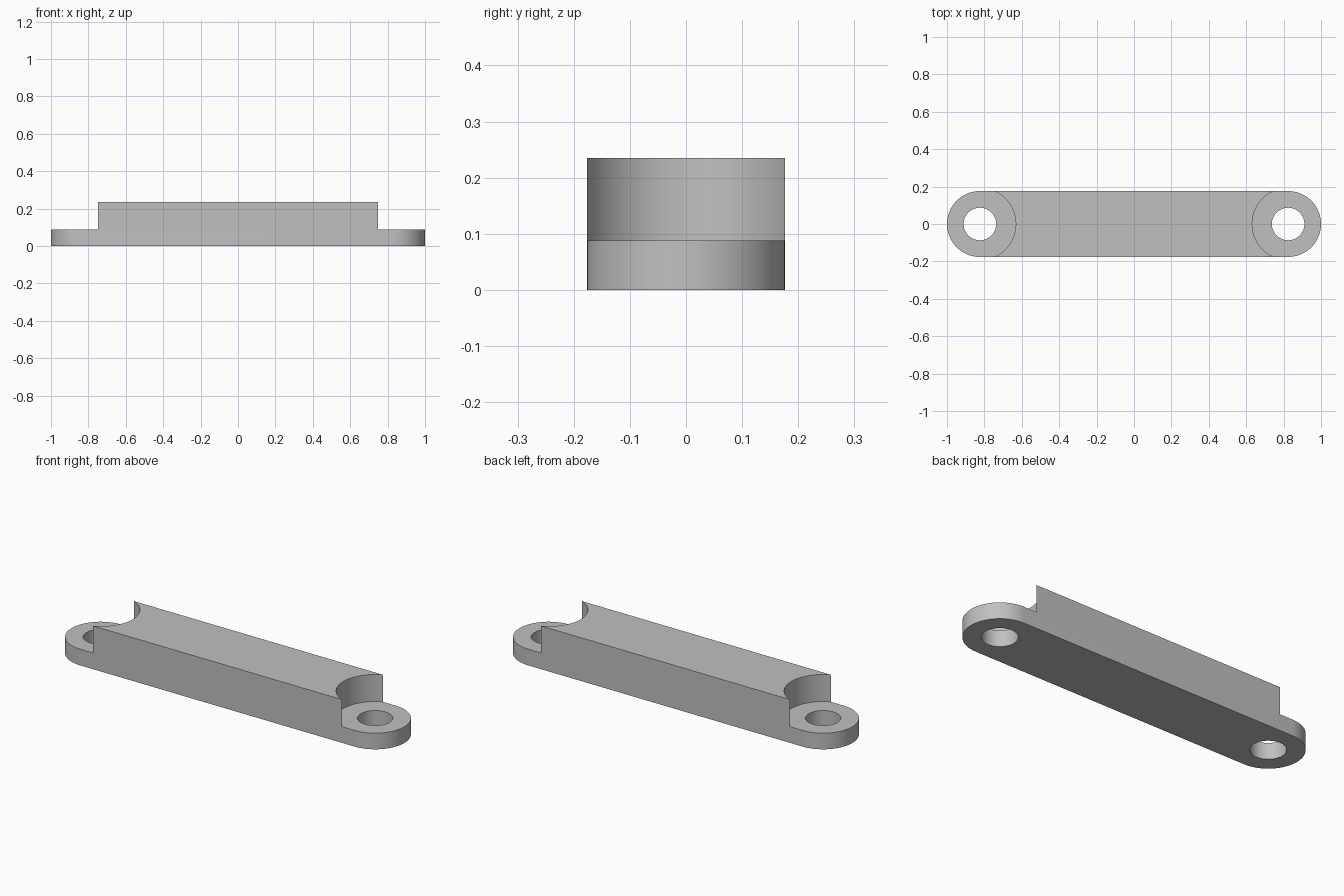
import bpy
import bmesh
from math import pi, sin, cos, radians

# Remove the default cube
cube = bpy.data.objects.get("Cube")
if cube:
    bpy.data.objects.remove(cube, do_unlink=True)

HALF_WIDTH = 0.176
HOLE_X = 1 - HALF_WIDTH
HOLE_RADIUS = 0.087
RECESS_RADIUS = 0.192
HEIGHT = 0.235
TAB_HEIGHT = 0.088
ARC_STEPS = 48

grey = bpy.data.materials.new("plain grey")
grey.use_nodes = True
colour = (0.53, 0.53, 0.53, 1)
grey.diffuse_color = colour
grey.node_tree.nodes["Principled BSDF"].inputs["Base Color"].default_value = colour


def prism(name, outline, bottom, top):
    """Extrude a flat outline straight up."""
    bm = bmesh.new()
    face = bm.faces.new([bm.verts.new((x, y, bottom)) for x, y in outline])
    lifted = bmesh.ops.extrude_face_region(bm, geom=[face])["geom"]
    moved = [v for v in lifted if isinstance(v, bmesh.types.BMVert)]
    bmesh.ops.translate(bm, vec=(0, 0, top - bottom), verts=moved)
    bmesh.ops.recalc_face_normals(bm, faces=bm.faces)
    mesh = bpy.data.meshes.new(name)
    bm.to_mesh(mesh)
    bm.free()
    obj = bpy.data.objects.new(name, mesh)
    bpy.context.collection.objects.link(obj)
    mesh.materials.append(grey)
    return obj


def arc(x, radius, start, sweep, steps):
    return [(x + radius * cos(start + sweep * i / steps),
             radius * sin(start + sweep * i / steps)) for i in range(steps + 1)]


def cut(target, name, x, radius, bottom, top):
    """Bore a round cutter out of the target."""
    circle = arc(x, radius, 0, 2 * pi, 2 * ARC_STEPS)[:-1]
    cutter = prism(name, circle, bottom, top)
    cutter.hide_render = True
    mod = target.modifiers.new(name, "BOOLEAN")
    mod.operation = "DIFFERENCE"
    mod.solver = "EXACT"
    mod.object = cutter
    bpy.ops.object.modifier_apply(modifier=mod.name)
    bpy.data.objects.remove(cutter, do_unlink=True)


# Round-ended bar
outline = (arc(HOLE_X, HALF_WIDTH, -pi / 2, pi, ARC_STEPS)
           + arc(-HOLE_X, HALF_WIDTH, pi / 2, pi, ARC_STEPS))
bar = prism("handle_bar", outline, 0, HEIGHT)
bpy.ops.object.select_all(action="DESELECT")
bpy.context.view_layer.objects.active = bar
bar.select_set(True)

# Round recesses leave low mounting tabs, each with a through hole
for side in (-1, 1):
    cut(bar, "tab_recess", side * HOLE_X, RECESS_RADIUS, TAB_HEIGHT, 2 * HEIGHT)
    cut(bar, "screw_hole", side * HOLE_X, HOLE_RADIUS, -HEIGHT, HEIGHT)

bpy.ops.object.shade_smooth_by_angle(angle=radians(30))
